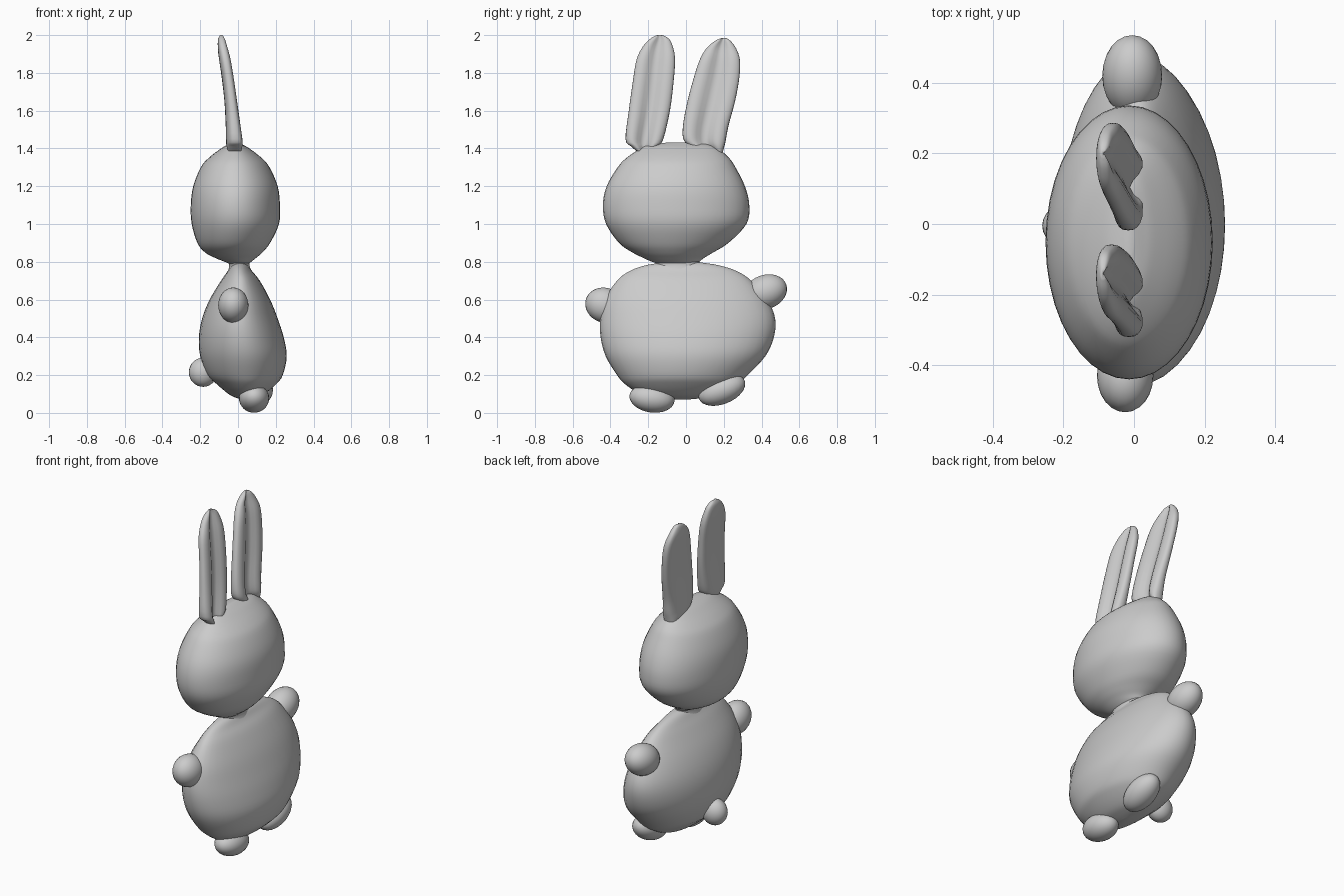
import bpy, bmesh, math
from mathutils import Matrix, Vector

if "Cube" in bpy.data.objects:
    bpy.data.objects.remove(bpy.data.objects["Cube"], do_unlink=True)

# One plain grey for the whole figure
grey = bpy.data.materials.new("soft_grey")
grey.use_nodes = True
COLOR = (0.6, 0.6, 0.6, 1)
grey.diffuse_color = COLOR
grey.node_tree.nodes["Principled BSDF"].inputs["Base Color"].default_value = COLOR


def finish(bm, name):
    bmesh.ops.recalc_face_normals(bm, faces=bm.faces)
    for f in bm.faces:
        f.smooth = True
    me = bpy.data.meshes.new(name)
    bm.to_mesh(me)
    bm.free()
    me.materials.append(grey)
    ob = bpy.data.objects.new(name, me)
    bpy.context.collection.objects.link(ob)
    return ob


def smooth_rows(rows, steps):
    """Catmull-Rom interpolation through the rows."""
    rows = [Vector(r) for r in rows]
    pts = [rows[0]] + rows + [rows[-1]]
    out = []
    for a, b, c, d in zip(pts, pts[1:], pts[2:], pts[3:]):
        for i in range(steps):
            t = i / steps
            out.append(0.5 * (2 * b + (c - a) * t + (2 * a - 5 * b + 4 * c - d) * t * t
                              + (3 * b - a - 3 * c + d) * t ** 3))
    return out + [rows[-1]]


def loft(name, rows, groove=0.0, sides=40, steps=4):
    """Rows are (z, x min, x max, y min, y max); groove hollows the +x side."""
    bm = bmesh.new()
    rings = []
    for z, x0, x1, y0, y1 in smooth_rows(rows, steps):
        ring = []
        for i in range(sides):
            t = math.tau * i / sides
            c, s = math.cos(t), math.sin(t)
            if groove:
                s = math.copysign(abs(s) ** 0.7, s)
            x = (x0 + x1) / 2 + (x1 - x0) / 2 * s
            if s > 0:
                x -= groove * (x1 - x0) * math.exp(-(c / 0.4) ** 2)
            ring.append(bm.verts.new((x, (y0 + y1) / 2 + (y1 - y0) / 2 * c, z)))
        rings.append(ring)
    for a, b in zip(rings, rings[1:]):
        for i in range(sides):
            j = (i + 1) % sides
            bm.faces.new((a[i], a[j], b[j], b[i]))
    bm.faces.new(rings[0][::-1])
    bm.faces.new(rings[-1])
    return finish(bm, name)


def ball(name, centre, radii, tilt=0):
    """Ellipsoid tilted about x by degrees."""
    bm = bmesh.new()
    m = (Matrix.Translation(centre) @ Matrix.Rotation(math.radians(tilt), 4, 'X')
         @ Matrix.Diagonal((*radii, 1)))
    bmesh.ops.create_uvsphere(bm, u_segments=24, v_segments=16, radius=1, matrix=m)
    return finish(bm, name)


# Pear-shaped body
loft("body", [
    (0.070, 0.03, 0.05, -0.05, 0.00),
    (0.080, -0.01, 0.09, -0.14, 0.10),
    (0.10, -0.05, 0.14, -0.24, 0.18),
    (0.15, -0.11, 0.20, -0.32, 0.27),
    (0.20, -0.16, 0.237, -0.365, 0.325),
    (0.30, -0.20, 0.258, -0.425, 0.42),
    (0.40, -0.207, 0.242, -0.452, 0.465),
    (0.50, -0.19, 0.21, -0.454, 0.472),
    (0.60, -0.15, 0.17, -0.43, 0.43),
    (0.70, -0.09, 0.115, -0.365, 0.345),
    (0.75, -0.055, 0.075, -0.30, 0.27),
    (0.78, -0.035, 0.055, -0.22, 0.18),
    (0.795, -0.02, 0.04, -0.13, 0.09)])

# Short neck
loft("neck", [
    (0.74, -0.055, 0.075, -0.17, 0.10),
    (0.79, -0.048, 0.06, -0.16, 0.07),
    (0.84, -0.08, 0.08, -0.20, 0.09)])

# Broad head
loft("head", [
    (0.785, -0.04, 0.05, -0.13, 0.04),
    (0.80, -0.07, 0.07, -0.18, 0.07),
    (0.82, -0.12, 0.095, -0.225, 0.095),
    (0.85, -0.175, 0.13, -0.285, 0.145),
    (0.90, -0.215, 0.17, -0.355, 0.225),
    (1.00, -0.245, 0.217, -0.423, 0.32),
    (1.10, -0.25, 0.222, -0.44, 0.335),
    (1.20, -0.237, 0.21, -0.42, 0.312),
    (1.30, -0.197, 0.167, -0.362, 0.262),
    (1.35, -0.155, 0.125, -0.315, 0.228),
    (1.40, -0.09, 0.06, -0.24, 0.17),
    (1.42, -0.055, 0.025, -0.19, 0.12),
    (1.432, -0.025, 0.0, -0.09, 0.05)])

# Long ears, hollowed on the face side
loft("ear_one", [
    (1.37, -0.05, 0.02, -0.24, -0.19),
    (1.41, -0.06, 0.035, -0.29, -0.15),
    (1.45, -0.063, 0.035, -0.32, -0.12),
    (1.60, -0.068, 0.012, -0.303, -0.085),
    (1.75, -0.082, -0.01, -0.282, -0.066),
    (1.87, -0.10, -0.03, -0.262, -0.058),
    (1.94, -0.107, -0.05, -0.228, -0.07),
    (1.98, -0.105, -0.065, -0.19, -0.09),
    (2.00, -0.095, -0.08, -0.155, -0.125)], groove=0.5, sides=32)
loft("ear_two", [
    (1.36, -0.05, 0.02, 0.15, 0.19),
    (1.40, -0.06, 0.035, 0.05, 0.20),
    (1.44, -0.063, 0.037, -0.01, 0.21),
    (1.52, -0.065, 0.025, -0.016, 0.225),
    (1.65, -0.072, 0.005, 0.008, 0.26),
    (1.78, -0.087, -0.015, 0.043, 0.283),
    (1.87, -0.10, -0.03, 0.073, 0.285),
    (1.93, -0.107, -0.05, 0.108, 0.265),
    (1.97, -0.103, -0.065, 0.155, 0.235),
    (1.985, -0.095, -0.08, 0.19, 0.21)], groove=0.5, sides=32)

# Stubby arms, feet and round tail
ball("arm_one", (-0.025, -0.43, 0.57), (0.08, 0.105, 0.092), -20)
ball("arm_two", (-0.005, 0.42, 0.64), (0.085, 0.118, 0.09), 20)
ball("foot_one", (0.085, -0.18, 0.077), (0.08, 0.12, 0.075), -8)
ball("foot_two", (0.105, 0.19, 0.122), (0.08, 0.13, 0.075), 22)
ball("tail", (-0.185, -0.005, 0.215), (0.075, 0.065, 0.077))
